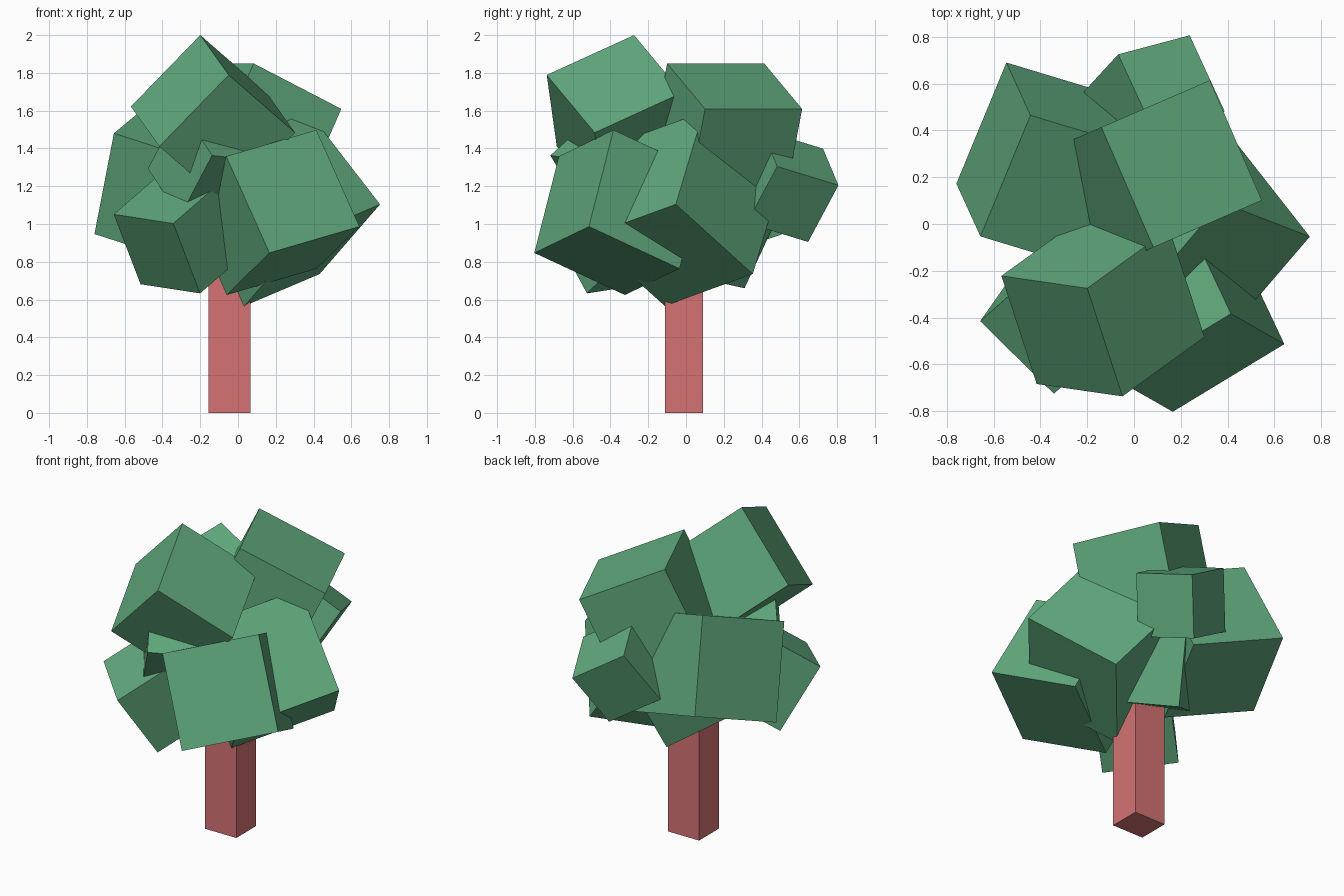
import bpy
from mathutils import Vector, Matrix

if "Cube" in bpy.data.objects:
    bpy.data.objects.remove(bpy.data.objects["Cube"])


def material(name, rgb):
    m = bpy.data.materials.new(name)
    m.diffuse_color = (*rgb, 1)
    m.use_nodes = True
    m.node_tree.nodes["Principled BSDF"].inputs["Base Color"].default_value = m.diffuse_color
    return m


green = material("leaf_green", (0.115, 0.39, 0.2))
red = material("bark_red", (0.66, 0.17, 0.17))


def box(name, matrix, mat):
    bpy.ops.mesh.primitive_cube_add(size=1)
    ob = bpy.context.object
    ob.name = name
    ob.data.transform(matrix)
    ob.data.materials.append(mat)
    return ob


def tilted_cube(name, corner, a, b, size):
    """Cube from one corner and two edge directions; the third is a x b."""
    a = Vector(a).normalized()
    b = Vector(b)
    b = (b - a * b.dot(a)).normalized()
    c = a.cross(b)
    centre = Vector(corner) + (a + b + c) * size / 2
    rot = Matrix((a, b, c)).transposed().to_4x4()
    return box(name, Matrix.Translation(centre) @ rot @ Matrix.Scale(size, 4), green)


# Trunk
trunk_height = 0.95
box("trunk", Matrix.Translation((-0.045, -0.01, trunk_height / 2))
    @ Matrix.Diagonal((0.22, 0.20, trunk_height, 1)), red)

# Foliage: corner, edge direction, edge direction, side length
foliage = {
    "foliage_top_front": ((-0.20, -0.275, 2.0), (0.15, -0.46, -0.21), (-0.37, 0.055, -0.38), 0.53),
    "foliage_top_back": ((0.083, -0.10, 1.85), (-0.223, 0.515, 0), (0.458, 0.21, -0.24), 0.56),
    "foliage_front_right": ((0.166, -0.803, 0.847), (-0.224, 0.476, -0.221), (-0.224, 0.123, 0.511), 0.575),
    "foliage_right": ((0.752, -0.054, 1.104), (-0.303, 0.117, 0.392), (-0.308, 0.403, -0.384), 0.636),
    "foliage_back_left": ((-0.657, -0.053, 1.48), (-0.103, 0.226, -0.534), (0.214, 0.518, 0.178), 0.588),
    "foliage_back": ((0.238, 0.807, 1.205), (0.15, -0.325, 0.10), (-0.304, -0.085, 0.195), 0.371),
    "foliage_front_left": ((-0.343, -0.726, 1.003), (0.143, 0.203, -0.372), (-0.312, 0.313, 0.042), 0.445),
    "foliage_front_middle": ((-0.137, -0.718, 1.363), (-0.177, 0.199, -0.336), (-0.166, 0.275, 0.25), 0.415),
    "foliage_bottom_back": ((-0.08, 0.31, 0.66), (0.68, -0.695, 0.153), (0.22, 0.41, 0.88), 0.42),
}
for name, args in foliage.items():
    tilted_cube(name, *args)
